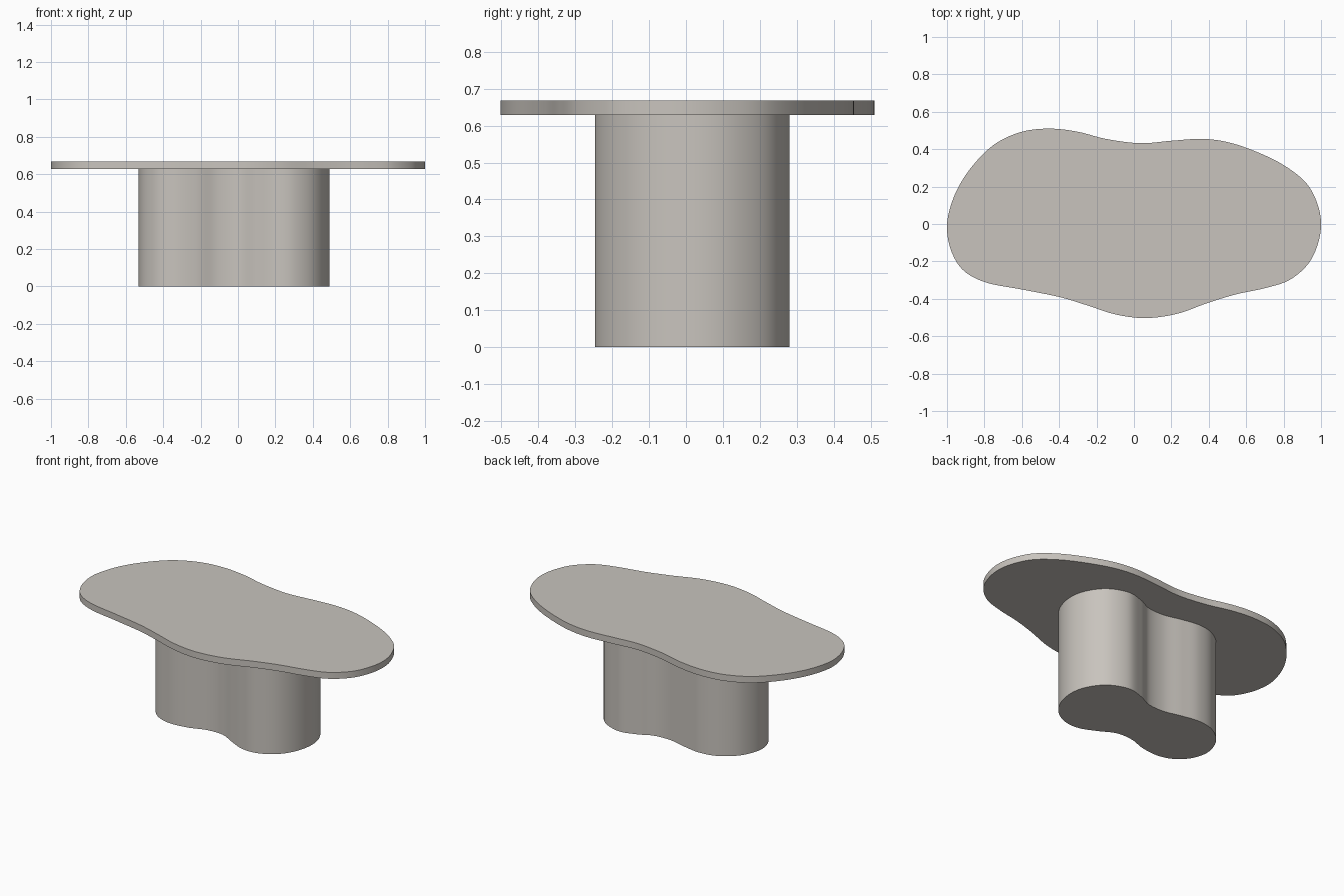
import bpy, bmesh, math

if "Cube" in bpy.data.objects:
    bpy.data.objects.remove(bpy.data.objects["Cube"])

stone = bpy.data.materials.new("warm_grey")
stone.diffuse_color = (0.58, 0.55, 0.51, 1)
stone.use_nodes = True
stone.node_tree.nodes["Principled BSDF"].inputs["Base Color"].default_value = stone.diffuse_color


def smooth_loop(pts, steps=8):
    """Closed Catmull-Rom curve through the points."""
    out, n = [], len(pts)
    for i in range(n):
        p = [pts[(i + k - 1) % n] for k in range(4)]
        for s in range(steps):
            t = s / steps
            out.append(tuple(
                0.5 * (2 * b + (c - a) * t + (2 * a - 5 * b + 4 * c - d) * t * t
                       + (3 * b - a - 3 * c + d) * t ** 3)
                for a, b, c, d in zip(*p)))
    return out


def slab(name, pts, z0, z1):
    """Vertical prism from a smooth closed outline."""
    bm = bmesh.new()
    face = bm.faces.new([bm.verts.new((x, y, z0)) for x, y in smooth_loop(pts)])
    ext = bmesh.ops.extrude_face_region(bm, geom=[face], use_keep_orig=True)
    for v in ext["geom"]:
        if isinstance(v, bmesh.types.BMVert):
            v.co.z = z1
    bmesh.ops.recalc_face_normals(bm, faces=bm.faces)
    me = bpy.data.meshes.new(name)
    bm.to_mesh(me)
    bm.free()
    me.materials.append(stone)
    ob = bpy.data.objects.new(name, me)
    bpy.context.collection.objects.link(ob)
    bpy.context.view_layer.objects.active = ob
    ob.select_set(True)
    bpy.ops.object.shade_smooth_by_angle(angle=math.radians(30))
    ob.select_set(False)


# Pebble-shaped table top
slab("table_top", [
    (1.0, 0), (0.98, 0.11), (0.92, 0.22), (0.8, 0.315), (0.65, 0.388),
    (0.5, 0.438), (0.36, 0.455), (0.2, 0.445), (0.03, 0.432), (-0.15, 0.455),
    (-0.3, 0.493), (-0.45, 0.51), (-0.6, 0.493), (-0.74, 0.43), (-0.85, 0.327),
    (-0.935, 0.205), (-0.985, 0.08), (-1.0, -0.03), (-0.975, -0.15),
    (-0.91, -0.25), (-0.79, -0.313), (-0.6, -0.35), (-0.4, -0.39),
    (-0.25, -0.435), (-0.1, -0.483), (0.06, -0.503), (0.23, -0.48),
    (0.4, -0.42), (0.55, -0.375), (0.7, -0.343), (0.83, -0.3),
    (0.93, -0.215), (0.982, -0.11)], 0.628, 0.668)

# Peanut-shaped pedestal
slab("pedestal", [
    (0.49, 0.03), (0.465, 0.14), (0.39, 0.235), (0.27, 0.28), (0.16, 0.255),
    (0.07, 0.215), (-0.04, 0.21), (-0.16, 0.237), (-0.27, 0.253),
    (-0.38, 0.23), (-0.48, 0.15), (-0.53, 0.03), (-0.51, -0.08),
    (-0.44, -0.16), (-0.34, -0.195), (-0.22, -0.185), (-0.11, -0.15),
    (0, -0.15), (0.1, -0.2), (0.2, -0.242), (0.3, -0.24), (0.4, -0.185),
    (0.465, -0.09)], 0, 0.628)
